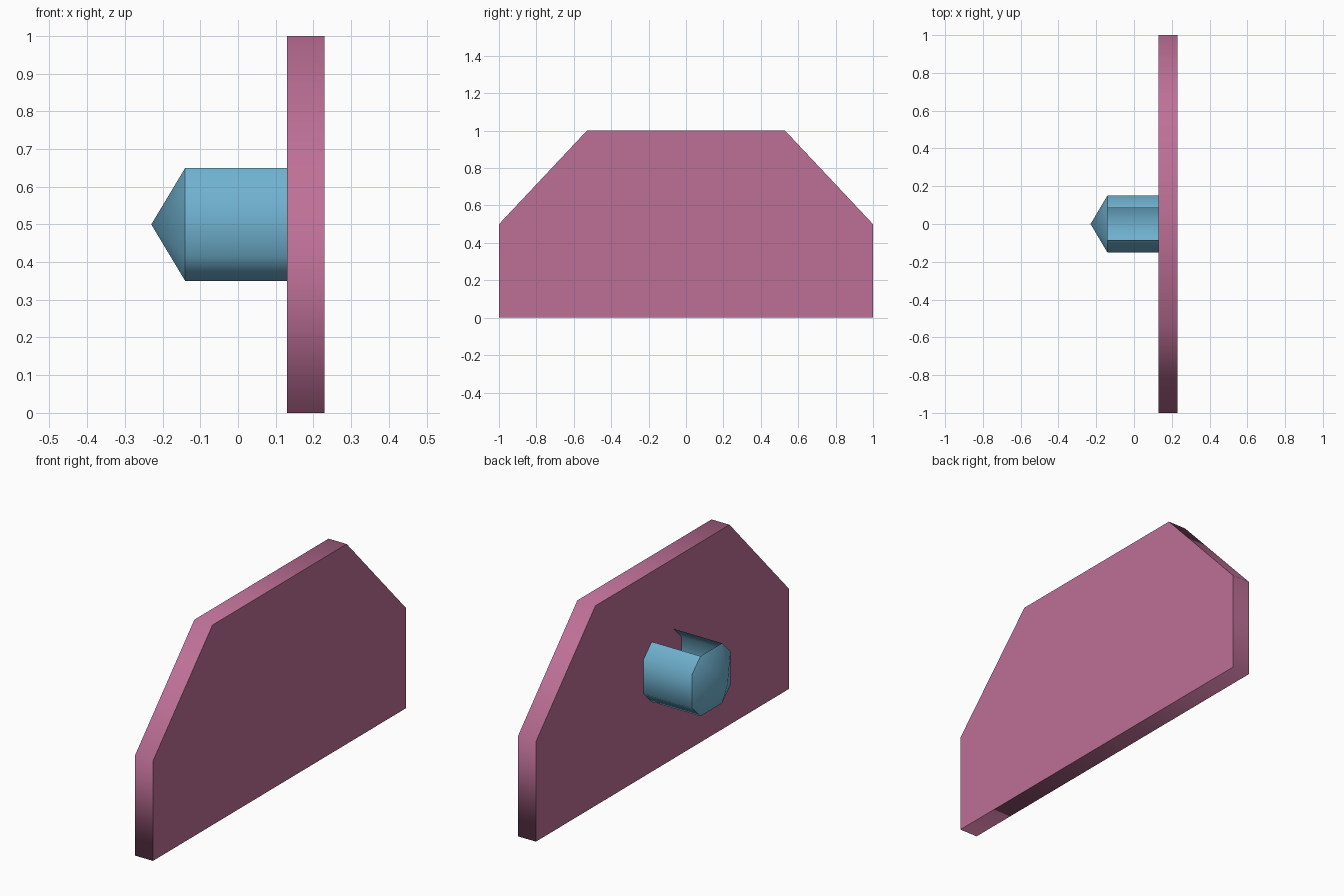
import bpy, bmesh

cube = bpy.data.objects.get("Cube")
if cube:
    bpy.data.objects.remove(cube, do_unlink=True)


def linear(c):
    c /= 255
    return c / 12.92 if c <= 0.04045 else ((c + 0.055) / 1.055) ** 2.4


def material(name, rgb):
    col = (*[linear(c) for c in rgb], 1)
    m = bpy.data.materials.new(name)
    m.use_nodes = True
    m.diffuse_color = col
    m.node_tree.nodes["Principled BSDF"].inputs["Base Color"].default_value = col
    return m


pink = material("dusty pink", (190, 112, 151))
blue = material("sky blue", (112, 178, 208))


def finish(name, bm, mat, smooth):
    """Turn a bmesh into an object, smoothing the faces picked by a rule."""
    bm.normal_update()
    for f in bm.faces:
        f.smooth = smooth(f)
    mesh = bpy.data.meshes.new(name)
    bm.to_mesh(mesh)
    bm.free()
    mesh.materials.append(mat)
    obj = bpy.data.objects.new(name, mesh)
    bpy.context.collection.objects.link(obj)
    return obj


def ring(bm, x, profile):
    return [bm.verts.new((x, y, z)) for y, z in profile]


def bridge(bm, a, b, count):
    n = len(a)
    for i in range(count):
        j = (i + 1) % n
        bm.faces.new((a[i], a[j], b[j], b[i]))


# Upright plate: flat sides, softly shaded rim
outline = [(-1, 0), (1, 0), (1, 0.5), (0.53, 1), (-0.53, 1), (-1, 0.5)]
bm = bmesh.new()
inner, outer = ring(bm, 0.13, outline), ring(bm, 0.23, outline)
bridge(bm, inner, outer, len(outline))
bm.faces.new(inner)
bm.faces.new(outer)
bmesh.ops.recalc_face_normals(bm, faces=bm.faces)
# Sharp border between the rim and the flat sides
for e in bm.edges:
    if abs(e.verts[0].co.x - e.verts[1].co.x) < 1e-4:
        e.smooth = False
finish("plate", bm, pink, lambda f: abs(f.normal.x) < 0.5)

# Eight-sided section of the peg, starting and ending at the open top
R, C, Z = 0.152, 0.085, 0.5
octagon = [(C, R), (R, C), (R, -C), (C, -R), (-C, -R), (-R, -C), (-R, C), (-C, R)]
octagon = [(y, Z + z * 0.15 / R) for y, z in octagon]

# Peg sleeve: thin shell with its top side left open
bm = bmesh.new()
bridge(bm, ring(bm, -0.14, octagon), ring(bm, 0.13, octagon), 7)
if bm.faces:
    bm.normal_update()
    bm.faces.ensure_lookup_table()
    if bm.faces[3].normal.z > 0:   # bottom side must face down
        bmesh.ops.reverse_faces(bm, faces=bm.faces)
finish("peg_sleeve", bm, blue, lambda f: True)

# Pointed peg tip, closed at its base
bm = bmesh.new()
base = ring(bm, -0.14, octagon)
apex = bm.verts.new((-0.23, 0, Z))
for i in range(8):
    bm.faces.new((base[i], base[(i + 1) % 8], apex))
bm.faces.new(base)
bmesh.ops.recalc_face_normals(bm, faces=bm.faces)
for v in base:
    for e in v.link_edges:
        if apex not in e.verts:
            e.smooth = False
finish("peg_tip", bm, blue, lambda f: len(f.verts) == 3)
